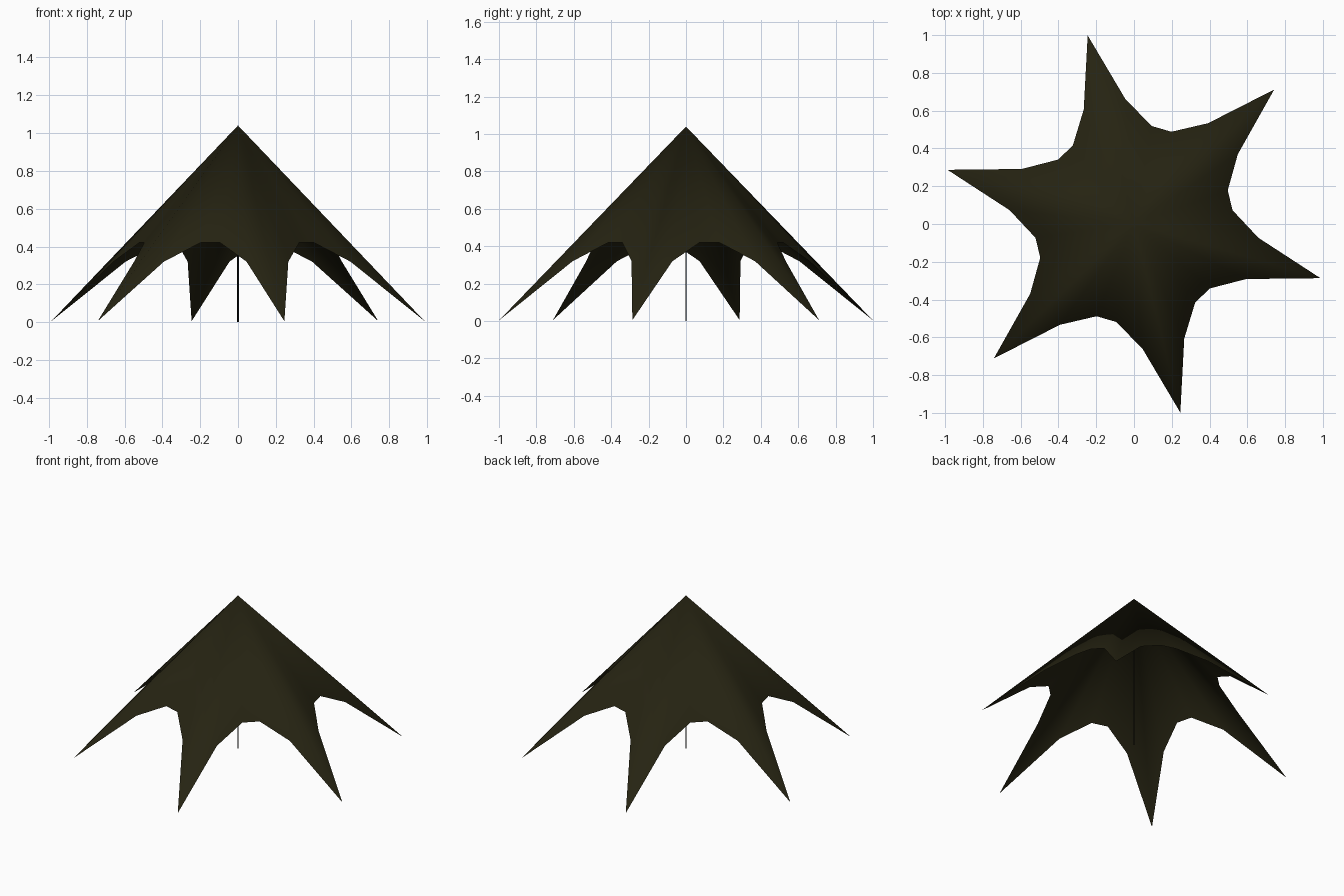
import bpy, bmesh
from math import radians, cos, sin

if "Cube" in bpy.data.objects:
    bpy.data.objects.remove(bpy.data.objects["Cube"], do_unlink=True)


def material(name, rgb):
    m = bpy.data.materials.new(name)
    m.use_nodes = True
    m.diffuse_color = (*rgb, 1)
    bsdf = m.node_tree.nodes["Principled BSDF"]
    bsdf.inputs["Base Color"].default_value = (*rgb, 1)
    bsdf.inputs["Roughness"].default_value = 0.9
    return m


def add_object(name, bm, mat):
    mesh = bpy.data.meshes.new(name)
    bm.to_mesh(mesh)
    bm.free()
    mesh.materials.append(mat)
    mesh.shade_smooth()
    obj = bpy.data.objects.new(name, mesh)
    bpy.context.collection.objects.link(obj)
    return obj


ARMS = 6
START = -16.2
APEX = 1.04
olive = material("dark olive cloth", (0.019, 0.017, 0.006))
black = material("dark pole", (0.008, 0.008, 0.005))

# Canopy: hem of one arm sector as (angle, radius, height), repeated around the apex
hem = [(0, 1.028, 0.005), (9.9, 0.662, 0.32), (24.1, 0.527, 0.42),
       (35.9, 0.527, 0.42), (50.1, 0.662, 0.32)]
bm = bmesh.new()
apex = bm.verts.new((0, 0, APEX))
rim = []
for arm in range(ARMS):
    for angle, r, z in hem:
        a = radians(START + arm * 360 / ARMS + angle)
        rim.append(bm.verts.new((r * cos(a), r * sin(a), z)))
for i, v in enumerate(rim):
    bm.faces.new((apex, v, rim[(i + 1) % len(rim)]))
add_object("canopy", bm, olive)

# Centre pole
bm = bmesh.new()
bmesh.ops.create_cone(bm, cap_ends=True, segments=8, radius1=0.004,
                      radius2=0.004, depth=APEX - 0.01)
bmesh.ops.translate(bm, verts=bm.verts, vec=(0, 0, (APEX - 0.01) / 2))
add_object("centre_pole", bm, black)
